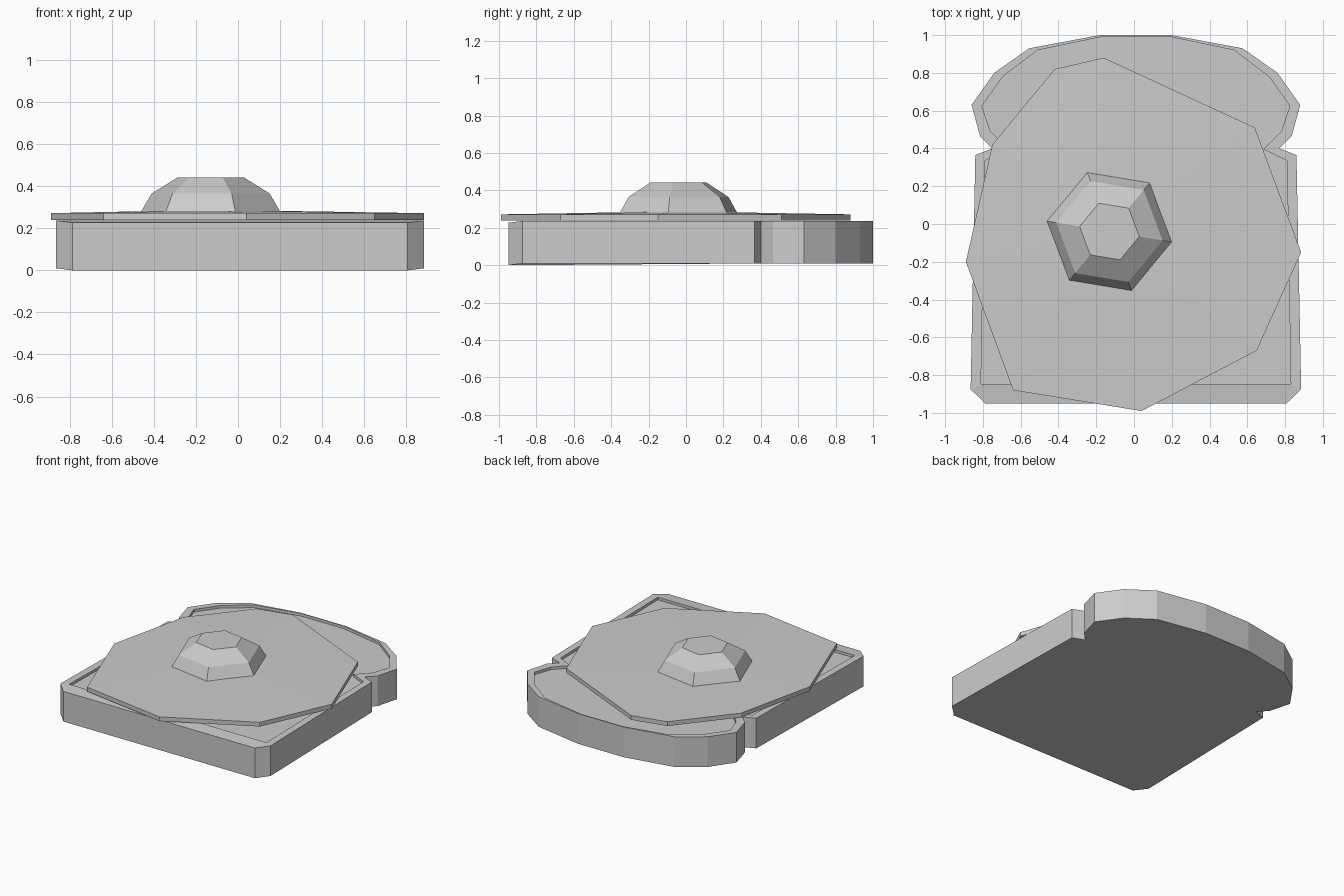
import bpy
import bmesh
from math import cos, sin, radians

cube = bpy.data.objects.get("Cube")
if cube:
    bpy.data.objects.remove(cube)

grey = bpy.data.materials.new("plain grey")
grey.use_nodes = True
COLOUR = (0.6, 0.6, 0.6, 1)
grey.diffuse_color = COLOUR
grey.node_tree.nodes["Principled BSDF"].inputs["Base Color"].default_value = COLOUR


def mirrored(half, centre=0.01):
    """Full closed outline from its +x half, listed back to front."""
    right = [(centre + x, y) for x, y in half]
    left = [(centre - x, y) for x, y in reversed(half)]
    return right + left


def loft(name, loops, apex=None):
    """Skin a stack of closed loops, cap the bottom, cap or fan the top."""
    bm = bmesh.new()
    rings = [[bm.verts.new(p) for p in loop] for loop in loops]
    for low, high in zip(rings, rings[1:]):
        for i in range(len(low)):
            bm.faces.new((low[i - 1], low[i], high[i], high[i - 1]))
    bm.faces.new(rings[0])
    if apex:
        tip = bm.verts.new(apex)
        for i in range(len(rings[-1])):
            bm.faces.new((rings[-1][i - 1], rings[-1][i], tip))
    else:
        bm.faces.new(rings[-1])
    bmesh.ops.recalc_face_normals(bm, faces=bm.faces)
    mesh = bpy.data.meshes.new(name)
    bm.to_mesh(mesh)
    bm.free()
    mesh.materials.append(grey)
    obj = bpy.data.objects.new(name, mesh)
    bpy.context.collection.objects.link(obj)
    return obj


# Bread slice: notched outline, thin raised crust, sunken crumb
crust = mirrored([(0.19, 1.0), (0.565, 0.93), (0.75, 0.80), (0.87, 0.63), (0.825, 0.465),
                  (0.76, 0.40), (0.85, 0.365), (0.875, -0.875), (0.797, -0.95)])
crumb = mirrored([(0.175, 0.992), (0.52, 0.92), (0.705, 0.78), (0.815, 0.625), (0.77, 0.49),
                  (0.675, 0.395), (0.80, 0.335), (0.82, -0.847), (0.817, -0.85)])


def level(outline, z):
    # The front edge of the slice sags slightly
    return [(x, y, z - (0.01 if y < -0.9 else 0)) for x, y in outline]


loft("bread_slice", [level(crust, 0.01), level(crust, 0.237),
                     level(crumb, 0.237), level(crumb, 0.217)])

# Egg white: irregular thin slab rising gently to the yolk
white = [(-0.89, -0.2), (-0.75, 0.42), (-0.42, 0.82), (-0.16, 0.88), (0.64, 0.51),
         (0.885, -0.15), (0.65, -0.67), (0.04, -0.99), (-0.64, -0.88)]
YOLK_X, YOLK_Y = -0.13, -0.04
loft("egg_white", [[(x, y, z) for x, y in white] for z in (0.24, 0.272)],
     apex=(YOLK_X, YOLK_Y, 0.288))


# Egg yolk: faceted six-sided dome
def hexagon(radius, z):
    angles = [radians(60 * i - 9.5) for i in range(6)]
    return [(YOLK_X + radius * cos(a), YOLK_Y + radius * sin(a), z) for a in angles]


loft("egg_yolk", [hexagon(0.335, 0.28), hexagon(0.285, 0.365), hexagon(0.16, 0.442)])
